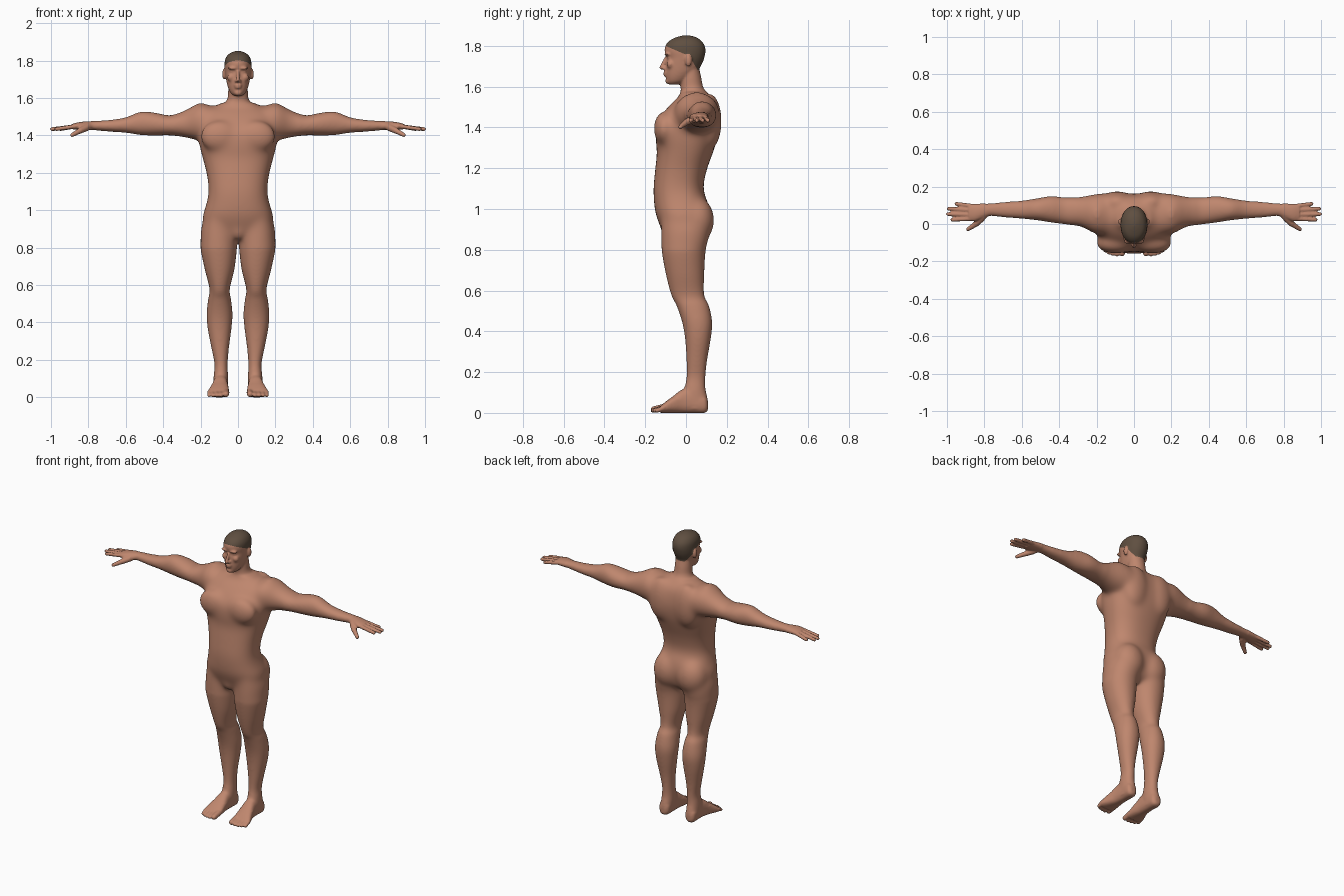
import bpy, bmesh, math
from mathutils import Vector, Matrix


def material(name, rgb):
    m = bpy.data.materials.new(name)
    m.diffuse_color = (*rgb, 1)
    return m


skin = material("skin", (0.52, 0.24, 0.155))
hair = material("hair", (0.115, 0.078, 0.052))

bm = bmesh.new()
N = 32


def spline(rows, steps=5):
    """Catmull-Rom resampling of measured rows."""
    out = []
    for i in range(len(rows) - 1):
        p0, p1 = rows[max(i - 1, 0)], rows[i]
        p2, p3 = rows[i + 1], rows[min(i + 2, len(rows) - 1)]
        for k in range(steps):
            t = k / steps
            out.append([0.5 * (2 * b + (c - a) * t + (2 * a - 5 * b + 4 * c - d) * t * t
                               + (3 * b - a - 3 * c + d) * t ** 3)
                        for a, b, c, d in zip(p0, p1, p2, p3)])
    return out + [list(rows[-1])]


def skin_rings(rings):
    loops = [[bm.verts.new(p) for p in r] for r in rings]
    for a, b in zip(loops, loops[1:]):
        for i in range(len(a)):
            j = (i + 1) % len(a)
            bm.faces.new((a[i], a[j], b[j], b[i]))
    bm.faces.new(loops[0][::-1])
    bm.faces.new(loops[-1])


def loft(rows, place, p=2.0):
    """Rows are (t, a0, a1, b0, b1): a rounded section filling that box."""
    rings = []
    for t, a0, a1, b0, b1 in spline(rows):
        ring = []
        for i in range(N):
            c, s = math.cos(2 * math.pi * i / N), math.sin(2 * math.pi * i / N)
            c = math.copysign(abs(c) ** (2 / p), c)
            s = math.copysign(abs(s) ** (2 / p), s)
            ring.append(place(t, (a0 + a1) / 2 + (a1 - a0) / 2 * c,
                              (b0 + b1) / 2 + (b1 - b0) / 2 * s))
        rings.append(ring)
    skin_rings(rings)


def blob(c, r):
    bmesh.ops.create_uvsphere(bm, u_segments=24, v_segments=16, radius=1,
                              matrix=Matrix.Translation(c) @ Matrix.Diagonal((*r, 1)))


def tube(a, b, ra, rb):
    """Tapered capsule."""
    a, b = Vector(a), Vector(b)
    d = (b - a).normalized()
    u = d.orthogonal().normalized()
    v = d.cross(u)
    stations = [(a - d * ra * math.cos(q), ra * math.sin(q)) for q in (0.2, 0.6, 1.1, 1.57)]
    stations += [(b + d * rb * math.cos(q), rb * math.sin(q)) for q in (1.57, 1.1, 0.6, 0.2)]
    skin_rings([[c + (u * math.cos(2 * math.pi * i / 16) + v * math.sin(2 * math.pi * i / 16)) * r
                 for i in range(16)] for c, r in stations])


def upright(rows, p):
    loft([(z, -w, w, f, b) for z, w, f, b in rows], lambda t, a, b: (a, b, t), p)


# torso and neck: z, half width, front y, back y
upright([(.835, .03, -.05, .05), (.86, .09, -.10, .09), (.90, .16, -.12, .105),
         (.94, .188, -.137, .116), (.98, .187, -.15, .118), (1.03, .171, -.157, .108),
         (1.10, .158, -.16, .086), (1.19, .167, -.152, .102), (1.28, .19, -.143, .134),
         (1.34, .205, -.149, .153), (1.41, .215, -.146, .163), (1.47, .21, -.113, .159),
         (1.52, .19, -.070, .147), (1.55, .14, -.037, .127), (1.575, .085, -.027, .102)], 2.35)
upright([(1.50, .09, -.04, .11), (1.56, .075, -.025, .105), (1.60, .056, -.027, .084),
         (1.65, .052, -.025, .074), (1.71, .048, -.01, .06)], 2)
# head
upright([(1.611, .02, -.085, -.035), (1.625, .038, -.094, .0), (1.65, .051, -.099, .03),
         (1.68, .06, -.1, .06), (1.715, .066, -.099, .08), (1.742, .07, -.095, .09),
         (1.775, .072, -.105, .096), (1.805, .069, -.099, .09), (1.83, .055, -.075, .07),
         (1.845, .032, -.04, .043), (1.852, .01, -.012, .012)], 2.1)
# nose, lips, chin, groin
tube((0, -.099, 1.742), (0, -.121, 1.694), .007, .0105)
blob((0, -.101, 1.669), (.023, .011, .006))
blob((0, -.100, 1.656), (.019, .011, .006))
blob((0, -.088, 1.628), (.022, .014, .016))
blob((0, -.093, .90), (.04, .030, .06))

for s in (1, -1):
    # brow, eyelid, cheek, nostril, ear
    blob((s * .028, -.093, 1.759), (.028, .014, .008))
    blob((s * .030, -.083, 1.742), (.014, .008, .007))
    blob((s * .036, -.077, 1.710), (.022, .018, .022))
    blob((s * .010, -.107, 1.690), (.009, .011, .008))
    blob((s * .074, .012, 1.728), (.011, .017, .030))
    # chest, shoulder blade, buttock
    blob((s * .098, -.106, 1.395), (.105, .053, .085))
    blob((s * .09, .116, 1.43), (.092, .060, .14))
    blob((s * .085, .052, .945), (.098, .088, .115))
    # arm and palm: x, front y, back y, bottom z, top z
    loft([(.10, -.05, .15, 1.38, 1.545), (.15, -.06, .165, 1.37, 1.562),
          (.21, -.052, .16, 1.372, 1.572), (.28, -.017, .147, 1.388, 1.537),
          (.36, -.003, .142, 1.40, 1.508), (.445, .008, .149, 1.399, 1.522),
          (.52, .02, .137, 1.402, 1.527), (.60, .028, .125, 1.414, 1.497),
          (.685, .034, .119, 1.42, 1.483), (.765, .042, .111, 1.427, 1.478),
          (.80, .034, .11, 1.43, 1.476), (.85, .015, .108, 1.43, 1.471),
          (.885, .018, .105, 1.432, 1.462)],
         lambda t, a, b: (s * t, a, b), 2.1)
    # fingers and thumb
    for y0, y1, x1 in ((.096, .108, .950), (.073, .082, .990), (.050, .053, .995), (.028, .023, .972)):
        tube((s * .865, y0, 1.449), (s * x1, y1, 1.434), .012, .0105)
    tube((s * .80, .045, 1.447), (s * .845, .0, 1.425), .020, .016)
    tube((s * .845, .0, 1.425), (s * .887, -.028, 1.402), .015, .011)
    # leg: z, inner x, outer x, front y, back y
    loft([(1.05, .05, .14, -.11, .06), (.98, .02, .175, -.122, .095),
          (.90, .005, .198, -.122, .112), (.84, .004, .201, -.122, .108),
          (.79, .006, .2, -.119, .096), (.684, .019, .178, -.1, .09),
          (.578, .044, .152, -.073, .09), (.524, .037, .16, -.046, .114),
          (.444, .029, .168, -.019, .129), (.364, .035, .162, -.005, .122),
          (.257, .049, .141, .002, .104), (.176, .055, .126, .002, .096),
          (.12, .053, .13, -.009, .096), (.07, .053, .131, -.02, .107),
          (.02, .06, .128, -.02, .104)],
         lambda t, a, b: (s * a, b, t), 2.1)
    # foot: y, inner x, outer x, bottom z, top z
    loft([(.108, .08, .11, .015, .055), (.09, .06, .128, 0, .09), (.03, .056, .131, 0, .115),
          (-.02, .054, .136, 0, .115), (-.06, .05, .147, 0, .085), (-.10, .047, .161, 0, .055),
          (-.12, .048, .162, 0, .038), (-.13, .055, .155, .003, .026)],
         lambda t, a, b: (s * a, t, b), 2.5)
    # toes
    for x, y, r in ((.064, -.157, .0165), (.091, -.163, .0115), (.113, -.160, .0115),
                    (.134, -.153, .011), (.154, -.142, .0105)):
        tube((s * x, -.11, .026), (s * x, y, r), r * 1.1, r)

# fuse the parts into one continuous body
bmesh.ops.recalc_face_normals(bm, faces=bm.faces)
rough_mesh = bpy.data.meshes.new("rough")
bm.to_mesh(rough_mesh)
bm.free()
rough = bpy.data.objects.new("rough", rough_mesh)
bpy.context.collection.objects.link(rough)
mod = rough.modifiers.new("fuse", 'REMESH')
mod.mode = 'VOXEL'
mod.voxel_size = 0.0052
sm = rough.modifiers.new("soften", 'SMOOTH')
sm.factor = 0.5
sm.iterations = 3
dg = bpy.context.evaluated_depsgraph_get()
mesh = bpy.data.meshes.new_from_object(rough.evaluated_get(dg))
mesh.name = "body"
bpy.data.objects.remove(rough)
mesh.materials.clear()
mesh.materials.append(skin)
mesh.materials.append(hair)

bm = bmesh.new()
bm.from_mesh(mesh)


def soften(test, times):
    verts = [v for v in bm.verts if test(v.co)]
    for _ in range(times):
        bmesh.ops.smooth_vert(bm, verts=verts, factor=0.5,
                              use_axis_x=True, use_axis_y=True, use_axis_z=True)


# blend muscles strongly on the torso, less on limbs, lightly on the face
soften(lambda c: .80 < c.z < 1.57 and abs(c.x) < .32, 60)
soften(lambda c: .07 < c.z < 1.61 and abs(c.x) < .8 and c.y > -.17, 20)
soften(lambda c: c.z > 1.6, 3)

# hairline cut: forehead to ear, ear to nape, nape
lines = [(Vector((0, -.105, 1.802)), Vector((0, .43, 1)).normalized()),
         (Vector((0, .015, 1.752)), Vector((0, 1.67, 1)).normalized()),
         (Vector((0, 0, 1.683)), Vector((0, 0, 1)))]
for co, no in lines:
    fs = [f for f in bm.faces if f.calc_center_median().z > 1.64]
    geom = fs + list({e for f in fs for e in f.edges}) + list({v for f in fs for v in f.verts})
    bmesh.ops.bisect_plane(bm, geom=geom, plane_co=co, plane_no=no, dist=1e-5)
for f in bm.faces:
    c = f.calc_center_median()
    f.smooth = True
    above = [(c - co).dot(no) > 0 for co, no in lines]
    ear = abs(c.x) > .0725 and c.z < 1.768
    f.material_index = 1 if above[2] and (above[0] or above[1]) and not ear else 0
bm.to_mesh(mesh)
bm.free()
body = bpy.data.objects.new("body", mesh)
bpy.context.collection.objects.link(body)
